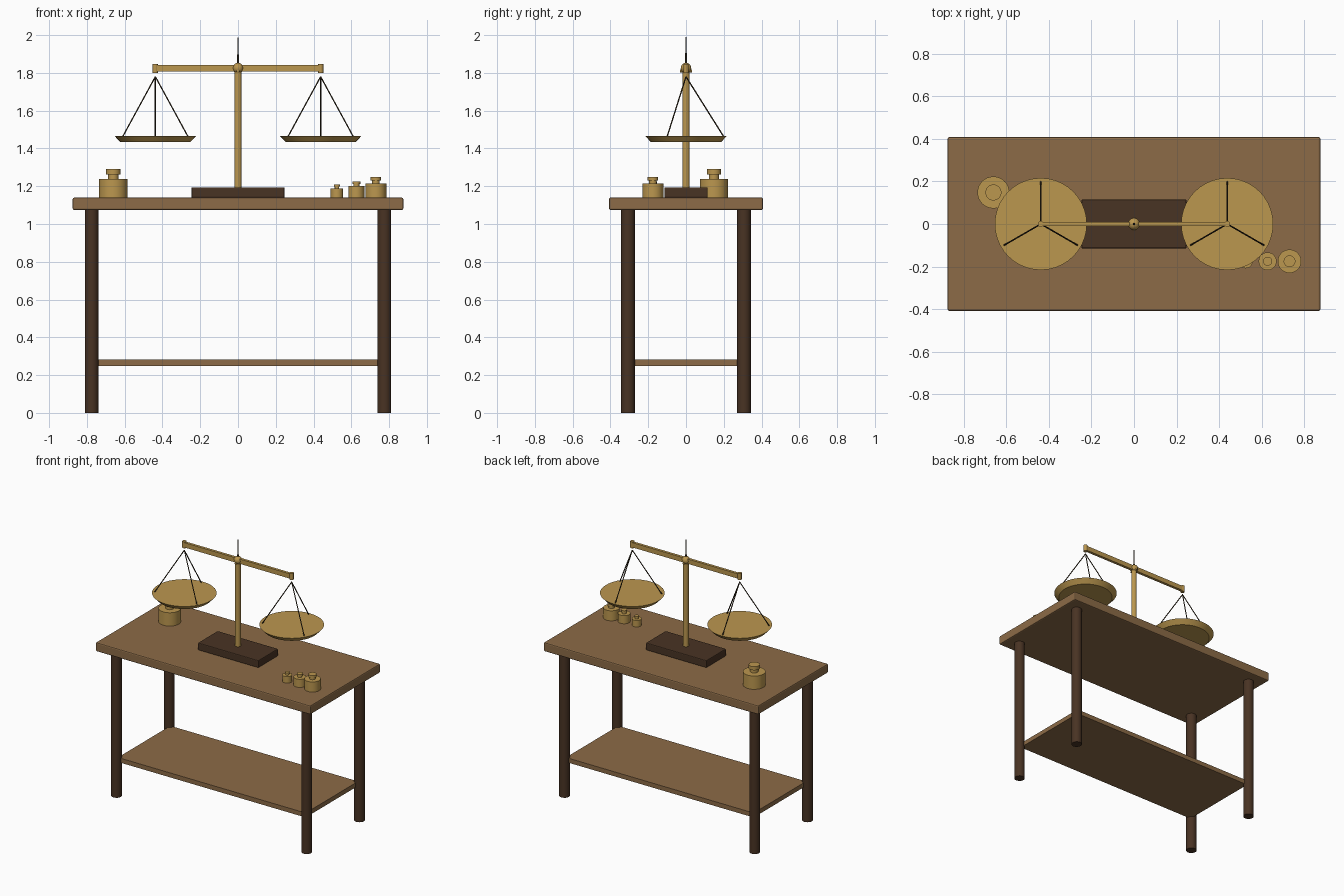
import bpy, math
from mathutils import Vector

if "Cube" in bpy.data.objects:
    bpy.data.objects.remove(bpy.data.objects["Cube"])


def material(name, rgb):
    m = bpy.data.materials.new(name)
    m.diffuse_color = (*rgb, 1)
    m.use_nodes = True
    m.node_tree.nodes["Principled BSDF"].inputs["Base Color"].default_value = m.diffuse_color
    return m


WOOD = material("oak brown", (0.262, 0.147, 0.063))
DARK = material("dark walnut", (0.066, 0.033, 0.017))
BRASS = material("brass", (0.50, 0.31, 0.078))
IRON = material("dark iron", (0.045, 0.03, 0.014))


def finish(name, mat, smooth=True):
    o = bpy.context.object
    o.name = name
    o.data.materials.append(mat)
    if smooth:
        bpy.ops.object.shade_smooth_by_angle(angle=math.radians(35))
    return o


def box(name, mat, size, loc, bevel=0.0):
    bpy.ops.mesh.primitive_cube_add(size=1, location=loc)
    o = bpy.context.object
    o.scale = size
    bpy.ops.object.transform_apply(location=False, rotation=False, scale=True)
    if bevel:
        b = o.modifiers.new("edge", 'BEVEL')
        b.width, b.segments = bevel, 2
    return finish(name, mat, False)


def rod(name, mat, a, b, r1, r2=None, sides=24):
    """Cylinder or cone from point a to point b."""
    a, b = Vector(a), Vector(b)
    d = b - a
    bpy.ops.mesh.primitive_cone_add(
        vertices=sides, radius1=r1, radius2=r1 if r2 is None else r2, depth=d.length,
        location=(a + b) / 2, rotation=d.to_track_quat('Z', 'Y').to_euler())
    return finish(name, mat)


def lathe(name, mat, profile, loc, sides=32):
    """Closed solid turned around z from (radius, height) points."""
    verts, faces, n = [], [], len(profile)
    for r, z in profile:
        for i in range(sides):
            t = 2 * math.pi * i / sides
            verts.append((r * math.cos(t), r * math.sin(t), z))
    for k in range(n - 1):
        for i in range(sides):
            j = (i + 1) % sides
            faces.append((k * sides + i, k * sides + j, (k + 1) * sides + j, (k + 1) * sides + i))
    faces.append(tuple(reversed(range(sides))))
    faces.append(tuple(range((n - 1) * sides, n * sides)))
    me = bpy.data.meshes.new(name)
    me.from_pydata(verts, [], faces)
    o = bpy.data.objects.new(name, me)
    o.location = loc
    bpy.context.collection.objects.link(o)
    bpy.ops.object.select_all(action='DESELECT')
    o.select_set(True)
    bpy.context.view_layer.objects.active = o
    return finish(name, mat)


# Table
TOP = 1.14
box("table_top", WOOD, (1.75, 0.815, 0.066), (0, 0, TOP - 0.033), 0.008)
box("lower_shelf", WOOD, (1.53, 0.61, 0.033), (0, 0, 0.266))
for x in (-0.775, 0.775):
    for y in (-0.307, 0.307):
        rod("table_leg", DARK, (x, y, 0), (x, y, 1.08), 0.036)

# Balance stand
box("scale_base", DARK, (0.493, 0.23, 0.055), (0, 0, TOP + 0.0265), 0.006)
rod("post", BRASS, (0, 0, 1.19), (0, 0, 1.825), 0.019)
box("beam", BRASS, (0.87, 0.02, 0.035), (0, 0, 1.824))
bpy.ops.mesh.primitive_uv_sphere_add(segments=24, ring_count=12, radius=0.028, location=(0, 0, 1.825))
finish("pivot_hub", BRASS)
rod("pivot_pin", BRASS, (0, -0.031, 1.81), (0, 0.031, 1.81), 0.007, sides=12)
rod("needle", IRON, (0, 0, 1.84), (0, 0, 2.0), 0.006, 0.001, sides=10)

# Hanging pans with three wires each
for x in (-0.4375, 0.4375):
    rod("beam_end", BRASS, (x, 0, 1.80), (x, 0, 1.848), 0.014, sides=16)
    rod("pan", BRASS, (x, 0, 1.433), (x, 0, 1.466), 0.185, 0.216, sides=40)
    for deg in (90, 210, 330):
        t = math.radians(deg)
        rod("pan_wire", IRON, (x + 0.2 * math.cos(t), 0.2 * math.sin(t), 1.462),
            (x, 0, 1.78), 0.0035, sides=8)

# Weights: (x, y, radius, body height, full height)
for x, y, r, h, full in ((-0.66, 0.148, 0.075, 0.098, 0.15),
                         (0.73, -0.175, 0.055, 0.074, 0.108),
                         (0.627, -0.175, 0.042, 0.06, 0.086),
                         (0.524, -0.175, 0.033, 0.048, 0.068)):
    mid = h + (full - h) * 0.48
    lathe("weight", BRASS, [(r, 0), (r, h), (r * 0.36, h), (r * 0.36, mid),
                            (r * 0.5, mid), (r * 0.5, full)], (x, y, TOP))
